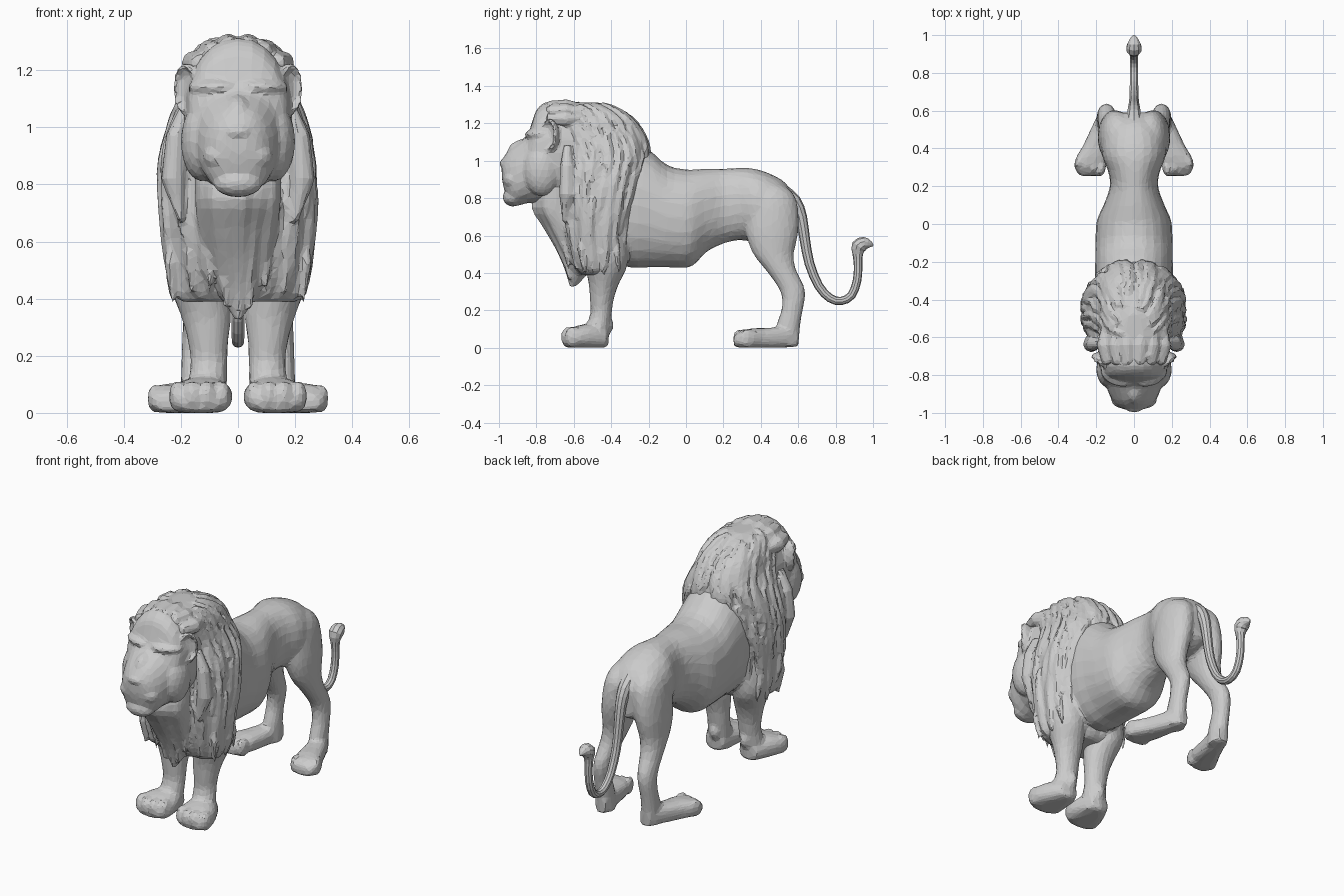
import bpy, bmesh, math, random
from mathutils import Vector, Matrix, noise

random.seed(4)
X, Y, Z = Vector((1, 0, 0)), Vector((0, 1, 0)), Vector((0, 0, 1))


def skin(bm, rings):
    """Bridge rings of points into a closed shell."""
    rows = [[bm.verts.new(p) for p in ring] for ring in rings]
    n = len(rows[0])
    faces = [bm.faces.new(rows[0]), bm.faces.new(rows[-1][::-1])]
    for a, b in zip(rows, rows[1:]):
        for i in range(n):
            j = (i + 1) % n
            faces.append(bm.faces.new((a[j], a[i], b[i], b[j])))
    bmesh.ops.recalc_face_normals(bm, faces=faces)


def smooth_rows(rows, steps):
    """Catmull-Rom interpolation between number rows."""
    rows = [Vector(r) for r in rows]
    out = []
    for i in range(len(rows) - 1):
        a, b, c, d = rows[max(i - 1, 0)], rows[i], rows[i + 1], rows[min(i + 2, len(rows) - 1)]
        for k in range(steps):
            t = k / steps
            out.append(b + (c - a) * (t / 2) + (a * 2 - b * 5 + c * 4 - d) * (t * t / 2)
                       + (b * 3 - a - c * 3 + d) * (t ** 3 / 2))
    return out + [rows[-1]]


def section(c, u, v, ru, rv, sides, power=2.0):
    pts = []
    for i in range(sides):
        a = math.tau * i / sides
        ca, sa = math.cos(a), math.sin(a)
        pts.append(c + u * math.copysign(abs(ca) ** (2 / power), ca) * ru
                   + v * math.copysign(abs(sa) ** (2 / power), sa) * rv)
    return pts


def loft(bm, axis, rows, side=1, sides=24, power=2.0, steps=3):
    """Rows along y: (y, x, z, rx, rz); along z: (z, x, y, rx, ry)."""
    rings = []
    for h, x, o, ru, rv in smooth_rows(rows, steps):
        c = Vector((x * side, h, o)) if axis == 'y' else Vector((x * side, o, h))
        ring = section(c, X, Z if axis == 'y' else Y, max(ru, .004), max(rv, .004), sides, power)
        for p in ring:
            p.z = max(p.z, 0.0)
        rings.append(ring)
    skin(bm, rings)


def tube(bm, path, sides=10):
    """Round tube through (point, radius) pairs."""
    rings = []
    for i, (p, r) in enumerate(path):
        t = (path[min(i + 1, len(path) - 1)][0] - path[max(i - 1, 0)][0]).normalized()
        u = t.cross(X if abs(t.x) < .8 else Z).normalized()
        rings.append(section(p, u, t.cross(u), r, r, sides))
    skin(bm, rings)


def ball(bm, c, r, rot=0.0):
    m = Matrix.Translation(c) @ Matrix.Rotation(rot, 4, 'Z') @ Matrix.Diagonal((*r, 1))
    return bmesh.ops.create_icosphere(bm, subdivisions=3, radius=1, matrix=m)['verts']


def finish(name, bm, voxel=None, smooth=3, ratio=.2):
    me = bpy.data.meshes.new(name)
    bm.to_mesh(me)
    bm.free()
    ob = bpy.data.objects.new(name, me)
    bpy.context.collection.objects.link(ob)
    if voxel:
        m = ob.modifiers.new('fuse', 'REMESH')
        m.mode, m.voxel_size = 'VOXEL', voxel
        m = ob.modifiers.new('soften', 'SMOOTH')
        m.factor, m.iterations = .5, smooth
        ob.modifiers.new('facet', 'DECIMATE').ratio = ratio
    return ob


# Torso
body = bmesh.new()
loft(body, 'y', [(-.55, 0, .77, .17, .28), (-.3, 0, .765, .205, .335), (-.2, 0, .745, .205, .315),
                 (-.1, 0, .703, .205, .273), (0, 0, .69, .2, .263), (.05, 0, .702, .185, .252),
                 (.11, 0, .735, .157, .222), (.2, 0, .757, .127, .2), (.28, 0, .768, .137, .193),
                 (.36, 0, .763, .168, .195), (.45, 0, .75, .168, .18), (.53, 0, .735, .135, .148),
                 (.59, 0, .71, .075, .09)], power=2.15)
for s in (-1, 1):
    # Hind leg and paw
    loft(body, 'z', [(.885, .07, .44, .02, .03), (.86, .078, .445, .06, .09), (.8, .088, .452, .083, .135),
                     (.7, .1, .46, .086, .143), (.6, .112, .46, .08, .138), (.5, .122, .468, .068, .108),
                     (.42, .132, .505, .058, .082), (.33, .142, .56, .05, .071), (.27, .147, .575, .048, .062),
                     (.2, .152, .567, .045, .057), (.12, .152, .548, .048, .063), (.01, .15, .54, .05, .062)], s)
    loft(body, 'y', [(.6, .145, .055, .035, .05), (.52, .165, .055, .056, .055), (.42, .197, .05, .07, .055),
                     (.34, .226, .05, .086, .052), (.28, .237, .042, .07, .04), (.255, .238, .035, .045, .025)],
         s, power=2.6)
    for k in range(4):
        ball(body, (s * (.172 + .04 * k), .292 + .012 * k, .05), (.022, .045, .052), s * .3)
    # Front leg and paw
    loft(body, 'z', [(.64, .145, -.43, .09, .11), (.5, .14, -.43, .108, .12), (.42, .13, -.428, .1, .108),
                     (.34, .112, -.44, .088, .08), (.26, .105, -.45, .072, .064), (.18, .102, -.455, .064, .057),
                     (.1, .107, -.475, .068, .066), (.01, .11, -.49, .07, .075)], s)
    loft(body, 'y', [(-.42, .11, .05, .055, .048), (-.5, .12, .06, .09, .065), (-.58, .13, .056, .112, .062),
                     (-.63, .133, .047, .1, .048), (-.655, .133, .04, .065, .03)], s, power=2.4)
    for k in range(4):
        ball(body, (s * (.056 + .052 * k), -.605 - .02 * (k in (1, 2)), .058), (.03, .045, .056))
    ball(body, (s * .1, -.415, .12), (.03, .028, .045))
for v in body.verts:
    v.co.z = max(v.co.z, 0.0)
finish('body_and_legs', body, .013, 3, .12)

# Head
head = bmesh.new()
loft(head, 'y', [(-.985, 0, .955, .035, .045), (-.972, 0, .935, .075, .088), (-.94, 0, .92, .11, .145),
                 (-.9, 0, .928, .132, .168), (-.85, 0, .955, .15, .182), (-.825, 0, .985, .165, .213),
                 (-.8, 0, 1.02, .175, .25), (-.75, 0, 1.04, .183, .272), (-.68, 0, 1.04, .19, .265),
                 (-.58, 0, 1.04, .18, .26)], power=2.15)
ball(head, (0, -.962, .985), (.052, .036, .027))
ball(head, (0, -.925, .805), (.085, .055, .05))
ball(head, (0, -.865, 1.04), (.055, .09, .075))
for s in (-1, 1):
    ball(head, (s * .05, -.928, .9), (.072, .05, .055))
    ball(head, (s * .125, -.77, .95), (.075, .1, .14))
    # Brow above a small eye
    ball(head, (s * .09, -.80, 1.14), (.09, .055, .03), s * .4)
    ball(head, (s * .1, -.825, 1.08), (.02, .015, .014))
    # Cupped ear
    c, rot = Vector((s * .182, -.73, 1.135)), s * .7
    inv = Matrix.Rotation(-rot, 3, 'Z')
    for v in ball(head, c, (.055, .05, .09), rot):
        p = inv @ (v.co - c)
        if p.y < 0:
            p.y *= -.2 if p.x ** 2 / .003 + p.z ** 2 / .0081 < .6 else .7
        v.co = c + inv.inverted() @ p
finish('head', head, .010, 2, .09)

# Mane: main mass with hair ridges
mane = bmesh.new()
mane_rows = [(1.312, 0, -.6, .05, .12), (1.285, 0, -.575, .12, .18), (1.22, 0, -.51, .165, .22),
             (1.12, 0, -.455, .19, .235), (1.02, 0, -.435, .23, .235), (.92, 0, -.445, .26, .22),
             (.8, 0, -.457, .27, .208), (.65, 0, -.475, .262, .19), (.5, 0, -.47, .247, .16),
             (.42, 0, -.465, .232, .13), (.39, 0, -.465, .2, .1)]
loft(mane, 'z', mane_rows, sides=64, power=2.5)
# Chest ruff
loft(mane, 'z', [(.86, 0, -.69, .15, .1), (.75, 0, -.695, .15, .12), (.65, 0, -.66, .14, .1),
                 (.55, 0, -.62, .12, .085), (.45, 0, -.59, .085, .07), (.38, 0, -.59, .045, .045),
                 (.325, 0, -.605, .01, .012)], sides=40)
for v in mane.verts:
    d = Vector((v.co.x, v.co.y + .45, 0)).normalized()
    v.co += d * .025 * noise.noise(Vector((d.x * 7, d.y * 7, v.co.z * 2.2)))
# Hanging locks laid along the mane surface
fine = smooth_rows(mane_rows, 4)
for i in range(120):
    a = math.tau * (i * .618 % 1)
    start, span = random.randint(1, 26), random.randint(7, 12)
    path = []
    for k in range(span + 1):
        h, x, y, rx, ry = fine[min(start + k, len(fine) - 3)]
        t = k / span
        ang = a + .12 * t * math.sin(i)
        p = section(Vector((0, y, h)), X, Y, rx, ry, 96, 2.5)[int(ang / math.tau * 96) % 96]
        q = Vector((p.x * (1 + .01 * t), p.y, p.z))
        if not path or (q - path[-1][0]).length > .01:
            path.append((q, .004 + .014 * math.sin(math.pi * (.15 + .85 * t) * .98) ** .7))
    if len(path) > 3:
        tube(mane, path, 6)
# Swept-back forelock and slim tips on chest and shoulders
for s in (-1, 1):
    for x, z in ((.03, 1.285), (.085, 1.265), (.135, 1.225)):
        tube(mane, [(Vector((s * x * .9, -.79 + x * .3, z - .015)), .006), (Vector((s * x, -.73, z)), .035),
                    (Vector((s * x * 1.15, -.64, z)), .045), (Vector((s * x * 1.15, -.52, z)), .01)], 8)
    for x, y, z, dz in ((.237, -.57, .58, .19), (.235, -.46, .56, .18), (.225, -.38, .56, .16),
                        (.17, -.615, .62, .2), (.1, -.655, .62, .2), (.045, -.65, .52, .16)):
        tube(mane, [(Vector((s * x, y + .01, z + .06)), .004), (Vector((s * x, y + .01, z - dz * .3)), .022),
                    (Vector((s * x * .97, y + .025, z - dz)), .005)], 8)
    tube(mane, [(Vector((s * .18, -.635, 1.08)), .02), (Vector((s * .215, -.635, .97)), .038),
                (Vector((s * .226, -.635, .82)), .045), (Vector((s * .2, -.65, .67)), .01)], 8)
finish('mane', mane, .010, 1, .13)

# Tail with tuft
tail = bmesh.new()
pts = [(.52, .82, .05), (.58, .78, .038), (.615, .7, .032), (.635, .58, .028), (.66, .45, .026),
       (.71, .33, .024), (.77, .265, .023), (.83, .25, .022), (.885, .28, .023), (.915, .36, .023),
       (.92, .44, .023), (.918, .5, .028), (.925, .54, .042), (.955, .557, .036), (.985, .552, .018), (1.0, .545, .004)]
tube(tail, [(Vector((0, y, z)), r) for y, z, r in smooth_rows(pts, 2)], 10)
finish('tail', tail)
